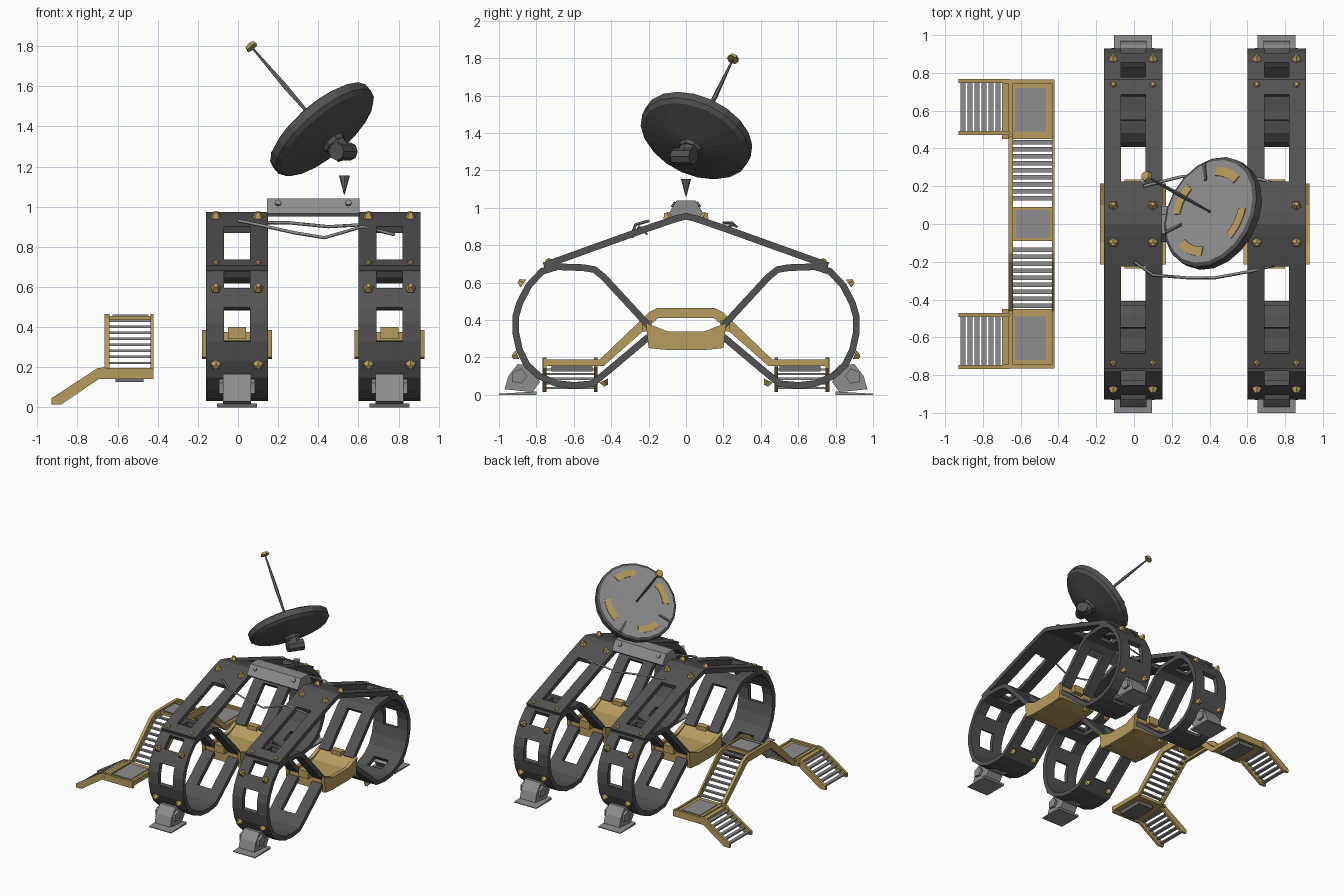
import bpy, bmesh
from math import cos, sin, pi, radians
from mathutils import Vector, Matrix

cube = bpy.data.objects.get("Cube")
if cube:
    bpy.data.objects.remove(cube)


def material(name, r, g, b):
    m = bpy.data.materials.new(name)
    m.use_nodes = True
    m.diffuse_color = (r, g, b, 1)
    m.node_tree.nodes["Principled BSDF"].inputs["Base Color"].default_value = (r, g, b, 1)
    return m


DARK = material("dark metal", .085, .085, .085)
GOLD = material("gold paint", .47, .33, .11)
GREY = material("light grey", .27, .27, .27)
STEEL = material("steel grey", .16, .16, .16)


def finish(name, bm, *mats):
    bmesh.ops.recalc_face_normals(bm, faces=bm.faces)
    me = bpy.data.meshes.new(name)
    bm.to_mesh(me)
    bm.free()
    ob = bpy.data.objects.new(name, me)
    bpy.context.collection.objects.link(ob)
    for m in mats:
        me.materials.append(m)
    return ob


def prism(name, pts, axis, lo, hi, mat):
    """Extrude a flat outline along one axis."""
    bm = bmesh.new()
    def at(p, t):
        v = list(p)
        v.insert(axis, t)
        return bm.verts.new(v)
    a, b = [at(p, lo) for p in pts], [at(p, hi) for p in pts]
    bm.faces.new(a)
    bm.faces.new(b)
    for i in range(len(pts)):
        j = (i + 1) % len(pts)
        bm.faces.new((a[i], a[j], b[j], b[i]))
    return finish(name, bm, mat)


def box(name, x0, x1, y0, y1, z0, z1, mat):
    return prism(name, [(x0, y0), (x1, y0), (x1, y1), (x0, y1)], 2, z0, z1, mat)


def cone(name, start, end, r1, r2, sides, mat):
    start, end = Vector(start), Vector(end)
    d = end - start
    bm = bmesh.new()
    bmesh.ops.create_cone(bm, cap_ends=True, segments=sides, radius1=r1, radius2=r2, depth=d.length,
                          matrix=Matrix.Translation((start + end) / 2)
                          @ d.to_track_quat('Z', 'Y').to_matrix().to_4x4())
    return finish(name, bm, mat)


def sym(pts):
    """Complete a half outline across y = 0."""
    return pts + [(-y, z) for y, z in reversed(pts)]


# Frame paths: y, z and whether the next stretch is open between its rails
BEAM = [(0, .955, 0), (.06, .94, 0), (.22, .885, 1), (.68, .72, 0), (.76, .69, 0)]
RING = [(.2, .37, 1), (.44, .63, 0), (.49, .67, 0), (.55, .68, 1), (.69, .685, 0),
        (.77, .66, 1), (.84, .585, 0), (.89, .49, 1), (.91, .42, 1), (.91, .33, 0),
        (.89, .24, 0), (.85, .16, 0), (.785, .1, 1), (.69, .06, 0), (.6, .05, 0),
        (.5, .06, 0), (.42, .125, 1), (.2, .31, 0)]
BOLTS = [(.1, .95, .3, 1), (.73, .705, .6, 1), (.875, .595, .9, .6), (.905, .21, 1, -.4), (.44, .07, -.5, -1)]


def band_frame(cx):
    bm = bmesh.new()
    for path in (BEAM, RING):
        rows = [[bm.verts.new((x, y, z)) for x in (-.155, -.065, .065, .155)] for y, z, _ in path]
        for k in range(len(path) - 1):
            for c in range(3):
                if c == 1 and path[k][2]:
                    continue
                bm.faces.new((rows[k][c], rows[k][c + 1], rows[k + 1][c + 1], rows[k + 1][c]))
    ob = finish("band_frame", bm, DARK)
    ob.location.x = cx
    m = ob.modifiers.new("mirror", 'MIRROR')
    m.use_axis = (False, True, False)
    s = ob.modifiers.new("thickness", 'SOLIDIFY')
    s.thickness, s.offset = .036, 0


for cx in (-.005, .755):
    band_frame(cx)
    # Gold hub with a dished top, side cheeks and hinge blocks
    prism("hub", sym([(.1, .325), (.2, .375), (.2, .26), (.1, .245)]), 0, cx - .15, cx + .15, GOLD)
    for s in (-1, 1):
        edge = sorted((cx + s * .145, cx + s * .175))
        prism("hub_cheek", sym([(.1, .34), (.215, .385), (.2, .25), (.1, .24)]), 0, *edge, GOLD)
        box("hub_hinge", cx - .045, cx + .045, s * .21 - .025, s * .21 + .025, .34, .4, GOLD)
        # Tilted foot on a wedge base
        def flip(pts):
            return [(s * y, z) for y, z in pts]
        prism("foot_base", flip([(1, 0), (.8, 0), (.8, .018), (1, .006)]), 0, cx - .1, cx + .1, GREY)
        prism("foot_body", flip([(.97, .03), (.95, .1), (.9, .165), (.86, .16), (.78, .07), (.82, .015)]),
              0, cx - .07, cx + .07, GREY)
        prism("foot_pin", flip([(.93, .07), (.93, .12), (.88, .14), (.85, .1), (.88, .06)]),
              0, cx - .09, cx + .09, GREY)
        for y, z, ny, nz in BOLTS:
            n = Vector((0, s * ny, nz)).normalized()
            for dx in (-.105, .105):
                p = Vector((cx + dx, s * y, z))
                cone("bolt", p - n * .005, p + n * .025, .028, .012, 5, GOLD)

# Cross beam between the frames
prism("cross_beam", sym([(.05, 1.04), (.095, .965), (.08, .95)]), 0, .145, .605, GREY)
for x in (.2, .55):
    for s in (-1, 1):
        cone("beam_bolt", (x, s * .055, 1.01), (x, s * .072, 1.022), .016, .016, 8, GREY)

# Slack cables below the beam
for pts in ([(.0, -.2, .93), (.1, -.27, .91), (.28, -.285, .87), (.43, -.285, .845), (.62, -.25, .9), (.78, -.21, .86)],
            [(.05, .2, .92), (.25, .25, .92), (.45, .27, .9), (.62, .25, .91), (.76, .21, .89)]):
    cu = bpy.data.curves.new("cable", 'CURVE')
    cu.dimensions = '3D'
    cu.bevel_depth, cu.bevel_resolution = .008, 0
    sp = cu.splines.new('POLY')
    sp.points.add(len(pts) - 1)
    for q, p in zip(sp.points, pts):
        q.co = (*p, 1)
    cu.materials.append(GREY)
    bpy.context.collection.objects.link(bpy.data.objects.new("cable", cu))

# Dish, turned on its axis
n = Vector((-.61, .34, .71)).normalized()
u = Vector((0, 0, 1)).cross(n).normalized()
v = n.cross(u)
turn = Matrix((u, v, n)).transposed().to_4x4()
turn.translation = (.42, .055, 1.385)
SIDES = 20
bm = bmesh.new()
rings = []
for r, h in ((.05, -.09), (.29, -.04), (.31, -.02), (.31, .025), (.29, .035), (.05, .03)):
    rings.append([bm.verts.new((r * cos(2 * pi * i / SIDES), r * sin(2 * pi * i / SIDES), h)) for i in range(SIDES)])
for k in range(len(rings) - 1):
    for i in range(SIDES):
        j = (i + 1) % SIDES
        f = bm.faces.new((rings[k][i], rings[k][j], rings[k + 1][j], rings[k + 1][i]))
        f.material_index = 1 if k == 4 else 0
bm.faces.new(rings[0])
bm.faces.new(rings[-1]).material_index = 1
finish("dish", bm, DARK, GREY).matrix_world = turn


def dish_plate(name, mid, half, r0, r1, steps, mat):
    angles = [radians(mid - half + 2 * half * i / steps) for i in range(steps + 1)]
    pts = [(r0 * cos(a), r0 * sin(a)) for a in angles] + [(r1 * cos(a), r1 * sin(a)) for a in reversed(angles)]
    prism(name, pts, 2, .031, .039, mat).matrix_world = turn


for k in range(4):
    dish_plate("dish_arc", 5 + 90 * k, 21, .2, .25, 5, GOLD)
for a in (225, 315):
    dish_plate("dish_slot", a, 2.2, .19, .295, 1, DARK)
for name, h0, h1, r0, r1, sides, mat in (("feed_lower", .02, .3, .006, .013, 6, STEEL),
                                         ("feed_upper", .3, .58, .013, .005, 6, STEEL),
                                         ("feed_tip", .57, .59, .033, .028, 6, GOLD),
                                         ("dish_neck", -.11, -.07, .06, .07, 8, DARK),
                                         ("dish_knob", -.18, -.1, .05, .055, 8, DARK)):
    cone(name, (0, 0, h0), (0, 0, h1), r0, r1, sides, mat).matrix_world = turn
cone("knob_axle", (.49, -.06, 1.275), (.56, .04, 1.275), .045, .045, 8, DARK)
cone("dish_spike", (.53, 0, 1.06), (.53, 0, 1.155), .002, .027, 8, STEEL)

# Walkway: stringers, platforms and treads
stringer = sym([(.15, .465), (.2, .44), (.46, .19), (.76, .19), (.76, .155), (.44, .155), (.15, .41)])
outline = stringer[:7] + stringer[7:]
for x0, x1 in ((-.665, -.64), (-.435, -.42)):
    prism("stringer", outline, 0, x0, x1, GOLD)
box("top_platform", -.645, -.425, -.09, .09, .43, .455, GOLD)
box("top_panel", -.625, -.445, -.075, .075, .455, .462, GREY)
for s in (-1, 1):
    def span(a, b):
        return sorted((s * a, s * b))
    box("platform", -.7, -.42, *span(.45, .76), .155, .18, GOLD)
    box("platform_panel", -.63, -.465, *span(.49, .72), .18, .186, GREY)
    box("platform_bracket", -.61, -.47, *span(.5, .72), .125, .155, STEEL)
    box("platform_edge", -.69, -.42, *span(.745, .765), .14, .195, GOLD)
    for i in range(9):
        y, z = .125 + i * .037, .425 - i * .03
        box("tread", -.64, -.435, *span(y, y + .024), z, z + .012, GREY)
    for y in (.482, .757):
        prism("side_rail", [(-.66, .2), (-.7, .195), (-.93, .045), (-.93, .015), (-.88, .015), (-.68, .15)],
              1, *span(y - .01, y + .01), GOLD)
    for i in range(6):
        x, z = -.905 + i * .037, .03 + i * .025
        box("side_tread", x - .014, x + .014, *span(.485, .755), z, z + .012, GREY)
